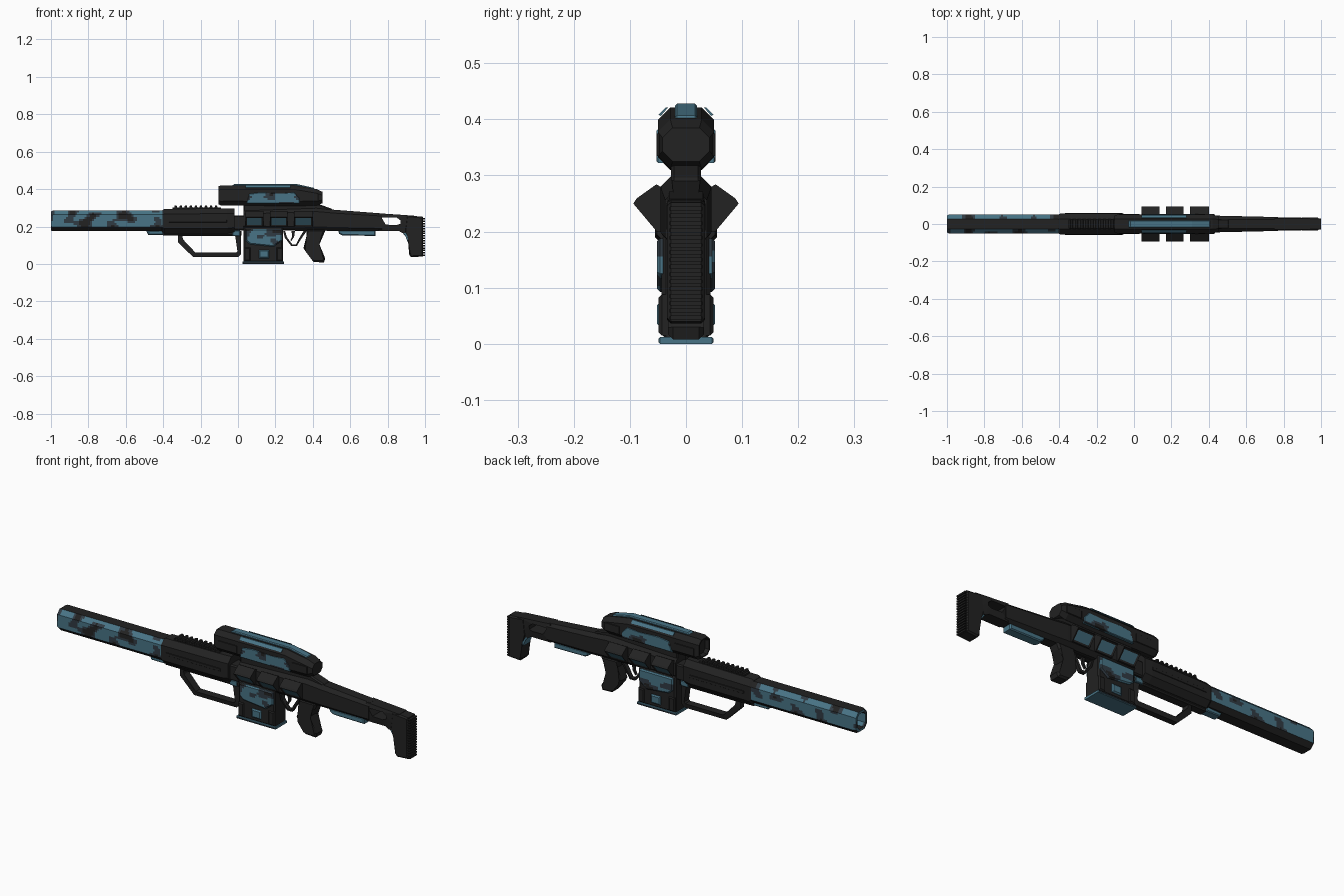
import bpy, bmesh, math
from mathutils import Vector, noise


def material(name, rgb):
    m = bpy.data.materials.new(name)
    m.diffuse_color = (*rgb, 1)
    return m


MATS = [material("matte black", (0.016, 0.016, 0.016)),
        material("steel blue", (0.065, 0.175, 0.24)),
        material("dark slate", (0.03, 0.043, 0.056))]
BLACK, BLUE, SLATE = 0, 1, 2


def camo(c):
    """Blotchy two-tone pattern from the face centre."""
    n = noise.noise(Vector((c.x * 13 + 3, c.y * 9, c.z * 22)))
    return BLACK if n > 0.42 else SLATE if n > 0.14 else BLUE


def finish(name, bm, rule=BLACK, step=0):
    bmesh.ops.recalc_face_normals(bm, faces=bm.faces[:])
    if step:  # cut into small cells so the pattern can follow faces
        for axis in (0, 2):
            vals = [v.co[axis] for v in bm.verts]
            a, b = min(vals), max(vals)
            n = int((b - a) / step)
            normal = Vector((axis == 0, 0, axis == 2))
            for i in range(1, n):
                bmesh.ops.bisect_plane(bm, geom=bm.verts[:] + bm.edges[:] + bm.faces[:],
                                       plane_co=normal * (a + (b - a) * i / n), plane_no=normal)
    bm.normal_update()
    if callable(rule) or rule:
        for f in bm.faces:
            f.material_index = rule(f) if callable(rule) else rule
    me = bpy.data.meshes.new(name)
    bm.to_mesh(me)
    bm.free()
    for m in MATS:
        me.materials.append(m)
    ob = bpy.data.objects.new(name, me)
    bpy.context.collection.objects.link(ob)
    return ob


def skin(bm, loops, caps=True, closed=False):
    rings = [[bm.verts.new(p) for p in lp] for lp in loops]
    n = len(rings[0])
    pairs = list(zip(rings, rings[1:])) + ([(rings[-1], rings[0])] if closed else [])
    for r, s in pairs:
        for i in range(n):
            bm.faces.new((r[i], r[(i + 1) % n], s[(i + 1) % n], s[i]))
    if caps and not closed:
        bm.faces.new(rings[0])
        bm.faces.new(rings[-1])


def sweep(name, stations, rule=BLACK, step=0):
    """Chamfered box section along x; station = x, half width, bottom, top, chamfer."""
    bm = bmesh.new()
    skin(bm, [[(x, y, z) for y, z in
               ((w, a + c), (w, b - c), (w - c, b), (c - w, b),
                (-w, b - c), (-w, a + c), (c - w, a), (w - c, a))]
              for x, w, a, b, c in stations])
    return finish(name, bm, rule, step)


def prism(name, pts, w, bevel=0.006, rule=BLACK, step=0):
    """Side profile in x, z given thickness across y."""
    bm = bmesh.new()
    skin(bm, [[(x, s * w, z) for x, z in pts] for s in (-1, 1)])
    if bevel:
        edges = [e for e in bm.edges if abs(e.verts[0].co.y - e.verts[1].co.y) < 1e-6]
        bmesh.ops.bevel(bm, geom=edges, offset=bevel, segments=1, affect='EDGES')
    return finish(name, bm, rule, step)


def ring(name, outer, inner, w, c=0.005):
    """Closed frame between two side outlines of equal point count."""
    bm = bmesh.new()
    skin(bm, [[(x, y, z) for x, z in pts] for pts, y in
              ((outer, -w + c), (outer, w - c), (inner, w), (inner, -w))], closed=True)
    return finish(name, bm)


def rect(x0, x1, z0, z1):
    return [(x0, z0), (x1, z0), (x1, z1), (x0, z1)]


def blue_sides(f):
    return camo(f.calc_center_median()) if f.normal.z > -0.5 and f.normal.z < 0.9 else BLACK


# Barrel, hollow at the muzzle
sweep("barrel", [(-0.8, 0.03, 0.195, 0.265, 0.015), (-1, 0.034, 0.191, 0.269, 0.016),
                 (-1, 0.046, 0.179, 0.281, 0.022), (-0.99, 0.05, 0.175, 0.285, 0.022),
                 (-0.39, 0.05, 0.175, 0.285, 0.022)], blue_sides, 0.01)
prism("barrel_under_plate", [(-0.49, 0.175), (-0.48, 0.156), (-0.4, 0.156), (-0.4, 0.18)],
      0.022, 0.004, BLUE)

# Handguard with top rail and ribs
sweep("handguard", [(-0.405, 0.05, 0.17, 0.287, 0.025), (-0.395, 0.055, 0.163, 0.293, 0.027),
                    (-0.06, 0.055, 0.163, 0.297, 0.027), (-0.02, 0.052, 0.168, 0.297, 0.027)])
prism("handguard_floor", rect(-0.4, 0.02, 0.152, 0.175), 0.025)
prism("rail_base", rect(-0.35, -0.09, 0.285, 0.302), 0.024, 0.003)
for i in range(9):
    x = -0.342 + i * 0.027
    prism(f"rail_rib_{i}", [(x, 0.298), (x + 0.018, 0.298), (x + 0.014, 0.312), (x + 0.004, 0.312)],
          0.027, 0.002)
for s in (-1, 1):
    ob = prism("handguard_side_rib", rect(-0.37, -0.06, 0.222, 0.236), 0.003, 0.001)
    ob.location.y = s * 0.055
prism("neck", rect(-0.03, 0.05, 0.18, 0.26), 0.036)
prism("neck_blue_clip", rect(-0.03, 0.012, 0.15, 0.178), 0.027, 0.003, BLUE)

# Front hand loop
ring("foregrip_loop",
     [(-0.32, 0.16), (-0.32, 0.115), (-0.24, 0.037), (0.002, 0.037), (0.016, 0.052), (0.016, 0.16)],
     [(-0.298, 0.15), (-0.293, 0.13), (-0.227, 0.06), (-0.01, 0.06), (-0.003, 0.068), (-0.015, 0.15)],
     0.02)

# Receiver running into the tapered stock
sweep("receiver", [(0.03, 0.044, 0.185, 0.285, 0.018), (0.42, 0.045, 0.178, 0.3, 0.02),
                   (0.51, 0.043, 0.177, 0.29, 0.018), (0.77, 0.037, 0.176, 0.27, 0.014)])
prism("scope_mount", [(0.03, 0.275), (0.52, 0.275), (0.5, 0.296), (0.43, 0.32), (0.03, 0.32)], 0.027)

# Three angled pods per side, blue inset panel on the lower outer face
for x0, x1 in ((0.04, 0.135), (0.17, 0.265), (0.3, 0.4)):
    for s in (-1, 1):
        bm = bmesh.new()
        sec = [(0.03, 0.272), (0.053, 0.284), (0.088, 0.259), (0.094, 0.25), (0.052, 0.2), (0.03, 0.2)]
        skin(bm, [[(x, s * y, z) for y, z in sec] for x in (x0, x1)])
        bmesh.ops.recalc_face_normals(bm, faces=bm.faces[:])
        outer = [f for f in bm.faces if f.normal.y * s > 0.5 and f.normal.z < -0.3]
        bmesh.ops.inset_region(bm, faces=outer, thickness=0.012, depth=-0.004)
        for f in outer:
            f.material_index = BLUE
        finish("side_pod", bm)

# Magazine with blue upper housing, base plate and side badges
prism("magazine", [(0.03, 0.009), (0.24, 0.009), (0.24, 0.195), (0.03, 0.195)], 0.044, 0.008)
prism("magazine_housing", [(0.04, 0.125), (0.065, 0.105), (0.19, 0.092), (0.235, 0.125),
                           (0.235, 0.188), (0.04, 0.188)], 0.052, 0.006,
      lambda f: camo(f.calc_center_median() + Vector((0.25, 0, 0))), 0.01)
prism("magazine_base", rect(0.024, 0.246, 0, 0.012), 0.049, 0.003,
      lambda f: BLUE if abs(f.normal.z) > 0.5 or abs(f.normal.x) > 0.5 else SLATE)
prism("magazine_badge", rect(0.112, 0.166, 0.03, 0.074), 0.052, 0.006, BLUE)
for x in (0.032, 0.205):
    prism("magazine_rib", rect(x, x + 0.035, 0.015, 0.088), 0.049, 0.006)

# Trigger, guard and pistol grip
ring("trigger_guard",
     [(0.24, 0.18), (0.25, 0.14), (0.285, 0.096), (0.315, 0.096), (0.335, 0.13), (0.37, 0.18)],
     [(0.252, 0.175), (0.262, 0.142), (0.29, 0.105), (0.31, 0.105), (0.325, 0.134), (0.35, 0.175)],
     0.012, 0.003)
prism("trigger", [(0.285, 0.18), (0.305, 0.18), (0.3, 0.145), (0.285, 0.122), (0.28, 0.126), (0.29, 0.148)],
      0.006, 0)
prism("pistol_grip", [(0.365, 0.185), (0.375, 0.145), (0.35, 0.085), (0.362, 0.066), (0.395, 0.022),
                      (0.405, 0.01), (0.46, 0.008), (0.466, 0.03), (0.425, 0.105), (0.455, 0.15),
                      (0.47, 0.185)], 0.032, 0.009)

# Stock: frame around the opening, then butt
ring("stock_frame",
     [(0.75, 0.271), (0.94, 0.258), (0.94, 0.165), (0.88, 0.165), (0.86, 0.176), (0.75, 0.176)],
     [(0.768, 0.247), (0.85, 0.247), (0.87, 0.232), (0.868, 0.215), (0.85, 0.208), (0.79, 0.21)],
     0.035)
prism("butt", [(0.9, 0.26), (0.99, 0.252), (0.99, 0.04), (0.925, 0.036), (0.915, 0.05),
               (0.915, 0.14), (0.89, 0.175)], 0.034, 0.007)
for i in range(16):
    z = 0.042 + i * 0.013
    prism(f"butt_ridge_{i}", rect(0.985, 1.0, z, z + 0.008), 0.03, 0.002)
prism("stock_blue_brace", [(0.865, 0.182), (0.92, 0.182), (0.92, 0.115), (0.908, 0.115), (0.898, 0.15)],
      0.026, 0.003, BLUE)
prism("stock_under_plate", [(0.535, 0.18), (0.54, 0.162), (0.56, 0.152), (0.735, 0.15), (0.735, 0.18)],
      0.026, 0.005, BLUE)

# Scope: body with recessed lens, lower side fairing, blue side and top panels
sweep("scope_body", [(-0.085, 0.034, 0.33, 0.405, 0.016), (-0.105, 0.038, 0.326, 0.41, 0.018),
                     (-0.105, 0.045, 0.32, 0.415, 0.02), (-0.09, 0.05, 0.312, 0.42, 0.022),
                     (0.0, 0.05, 0.312, 0.42, 0.022), (0.3, 0.05, 0.31, 0.421, 0.022),
                     (0.42, 0.05, 0.312, 0.4, 0.022), (0.453, 0.042, 0.325, 0.385, 0.018)])
prism("scope_side_panel", [(0.045, 0.322), (0.33, 0.322), (0.33, 0.35), (0.3, 0.383), (0.23, 0.376),
                           (0.12, 0.383), (0.06, 0.375)], 0.0525, 0.003,
      lambda f: camo(f.calc_center_median() + Vector((0.6, 0, 0.1))), 0.01)
prism("scope_top_strip", [(-0.035, 0.415), (0.3, 0.415), (0.41, 0.396), (0.405, 0.407),
                          (0.31, 0.428), (-0.02, 0.428)], 0.02, 0.004, BLUE)
for s in (-1, 1):
    for x0, x1 in ((-0.08, 0.03), (0.345, 0.43)):
        ob = prism("scope_fairing", rect(x0, x1, 0.335, 0.375), 0.003, 0.001)
        ob.location.y = s * 0.05
    # blue flashes on the upper chamfers
    bm = bmesh.new()
    skin(bm, [[(x, s * y, z) for y, z in ((0.032, 0.421), (0.036, 0.421), (0.049, 0.408), (0.045, 0.406))]
              for x in (0.04, 0.28)])
    finish("scope_flash", bm, BLUE)
